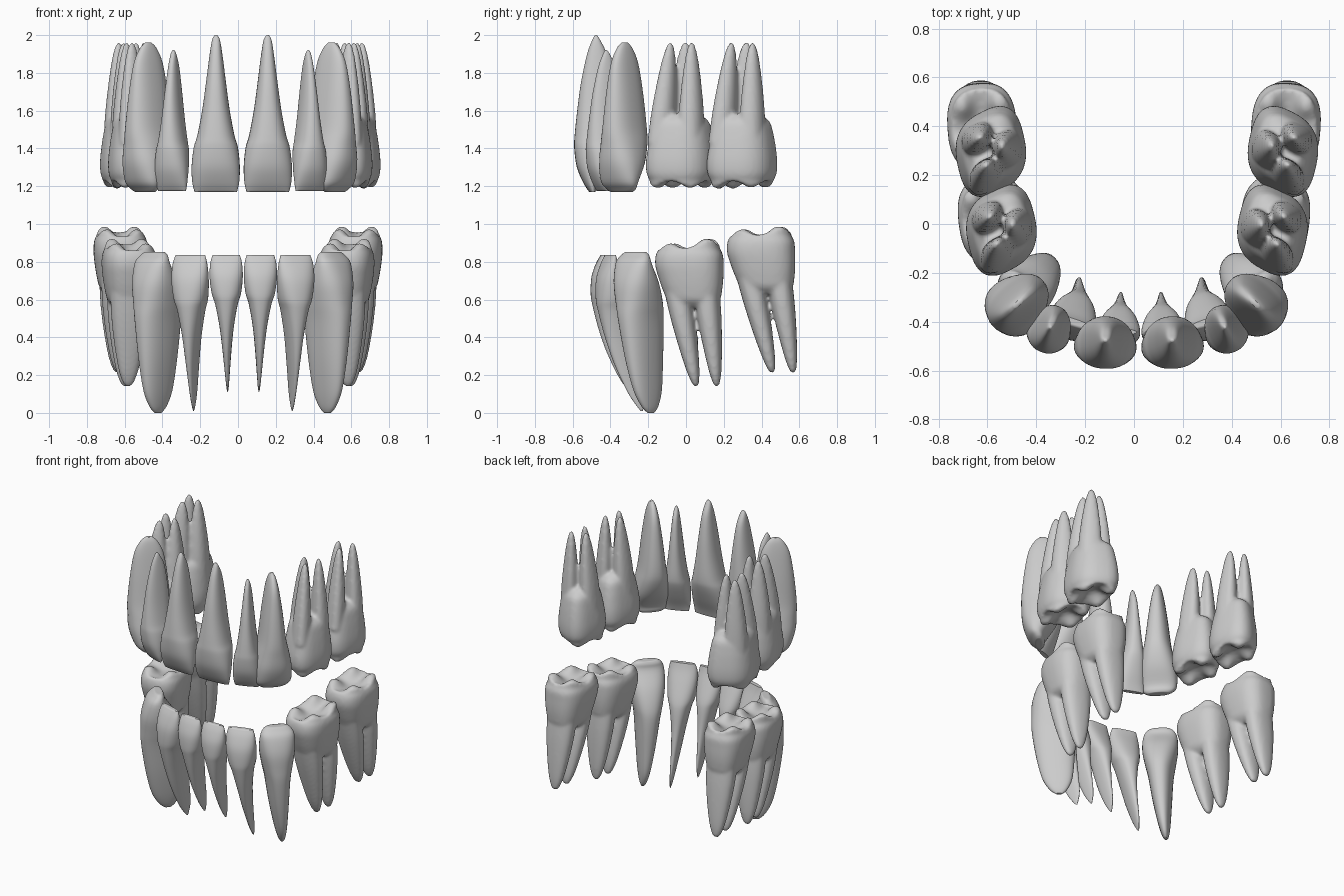
import bpy, bmesh
from math import sin, cos, pi, exp, radians, copysign

if "Cube" in bpy.data.objects:
    bpy.data.objects.remove(bpy.data.objects["Cube"])

N = 36  # points around each cross-section


def resample(rings, steps=4):
    """Catmull-Rom interpolation through (z, u_centre, u_half, v_centre, v_half) rings."""
    out = []
    n = len(rings)
    for i in range(n - 1):
        p = [rings[max(i - 1, 0)], rings[i], rings[i + 1], rings[min(i + 2, n - 1)]]
        for k in range(steps):
            t = k / steps
            out.append([0.5 * (2 * b + (c - a) * t + (2 * a - 5 * b + 4 * c - d) * t * t
                               + (3 * b - a - 3 * c + d) * t ** 3) for a, b, c, d in zip(*p)])
    return out + [list(rings[-1])]


def section(ring, power):
    z, u0, hu, v0, hv = ring
    angles = [2 * pi * i / N for i in range(N)]
    return [(u0 + hu * copysign(abs(cos(a)) ** power, cos(a)),
             v0 + hv * copysign(abs(sin(a)) ** power, sin(a)), z) for a in angles]


def skin(bm, rows):
    vs = [[bm.verts.new(p) for p in r] for r in rows]
    for a, b in zip(vs, vs[1:]):
        for i in range(N):
            j = (i + 1) % N
            bm.faces.new((a[i], a[j], b[j], b[i]))
    bm.faces.new(vs[0][::-1])
    bm.faces.new(vs[-1])


def loft(bm, rings, power=0.85):
    z, u, hu, v, hv = rings[0]
    inner = (z, u, hu * 0.6, v, hv * 0.6)
    skin(bm, [section(r, power) for r in [inner] + resample(rings)])


# Profiles from biting edge (0) to root tip (1): (t, width, front, back)
INCISOR = [(0, .88, .25, -.03), (.06, .97, .55, -.2), (.16, 1, .87, -.55), (.28, .92, 1, -.9),
           (.36, .77, .98, -1), (.52, .57, .85, -.95), (.7, .41, .66, -.83),
           (.88, .26, .36, -.6), (.97, .16, .1, -.28), (1, .05, -.03, -.13)]
CANINE = [(0, .6, .35, -.02), (.02, .8, .47, -.08), (.07, .97, .72, -.16), (.19, 1, .95, -.63),
          (.32, .86, 1, -.93), (.44, .7, 1, -1), (.67, .52, .87, -.87), (.86, .34, .68, -.68),
          (.96, .2, .4, -.4), (1, .08, .15, -.15)]


def single_root(bm, profile, edge, tip, width, depth, lean=0, taper=1, slant=0):
    rings = []
    for t, w, f, b in profile:
        rings.append((edge + (tip - edge) * t, slant * t * t, width * w ** taper,
                      depth * (f + b) / 2 + lean * t * t, depth * (f - b) / 2))
    loft(bm, rings)


def molar(bm, z, sgn, hu, hv, drift, tilt, shear, roots):
    """Crown walls, a biting surface with four cusps and a fossa, then the roots."""
    walls = []
    k = 1.05 if sgn < 0 else .93
    for d, w in ((.34, .5), (.3, .76), (.24, .87), (.17, .95), (.1, 1), (.04, .98), (0, .87)):
        walls.append((z - sgn * d * k, drift * max(0, d - .1) * 1.3, hu * w, 0, hv * w))
    rows = [section(r, 0.75) for r in resample(walls)]
    edge = rows.pop()
    ru, rv = walls[-1][2], walls[-1][4]
    for s in (1, .94, .86, .76, .64, .52, .4, .28, .16, .05):
        row = []
        for u, v, _ in edge:
            a, b = u / ru * s, v / rv * s
            bump = sum(exp(-((a - i * .55) ** 2 + (b - j * .58) ** 2) / .12)
                       for i in (-1, 1) for j in (-1, 1))
            h = .052 * bump - .033 * (1 - s * s) + tilt * a * ru
            row.append((a * ru, b * rv, z + sgn * h))
        rows.append(row)
    skin(bm, rows)
    for u, ru, v, rv in roots:
        loft(bm, [(z - sgn * (.2 + .535 * t), u * (1 - .3 * t) + drift * (.1 + .9 * t),
                   ru * w, v * (1 - .3 * t), rv * w)
                  for t, w in ((0, 1), (.3, .92), (.58, .74), (.83, .5), (.96, .28), (1, .12))])
    for p in bm.verts:  # rhomboid outline: outer side shifted forward
        p.co.x -= shear * p.co.y


def place(bm, name, pos, yaw, side, shift, fuse):
    """Local u = distal, v = outward; set onto the arch and mirror for the left side."""
    a = radians(yaw)
    for v in bm.verts:
        u, w, z = v.co
        x = pos[0] + u * cos(a) + w * sin(a)
        v.co = (side * x + shift, pos[1] + u * sin(a) - w * cos(a), z)
    bmesh.ops.recalc_face_normals(bm, faces=bm.faces)
    me = bpy.data.meshes.new(name)
    bm.to_mesh(me)
    bm.free()
    ob = bpy.data.objects.new(name, me)
    bpy.context.collection.objects.link(ob)
    if fuse:
        m = ob.modifiers.new("fuse", 'REMESH')
        m.mode, m.voxel_size, m.use_smooth_shade = 'VOXEL', 0.011, True
        s = ob.modifiers.new("soften", 'SMOOTH')
        s.factor, s.iterations = 0.5, 6
    else:
        bpy.ops.object.select_all(action='DESELECT')
        ob.select_set(True)
        bpy.context.view_layer.objects.active = ob
        bpy.ops.object.shade_smooth_by_angle(angle=radians(60))


# Roots: (u, u_half, v, v_half)
UPPER_ROOTS = [(-.09, .062, .045, .075), (.075, .062, .045, .072), (-.03, .08, -.07, .064)]
LOWER_ROOTS = [(-.078, .07, 0, .108), (.08, .068, 0, .108)]

for side, label in ((1, "right"), (-1, "left")):
    def tooth(name, pos, yaw, shift, build, *args):
        bm = bmesh.new()
        build(bm, *args)
        place(bm, f"{label}_{name}", pos, yaw, side, shift, build is molar)

    # Upper arch
    tooth("upper_central_incisor", (.137, -.485), 3, .02, single_root,
          INCISOR, 1.17, 2.0, .128, .107)
    tooth("upper_lateral_incisor", (.36, -.43), 22, .015, single_root,
          INCISOR, 1.175, 1.92, .09, .1)
    tooth("upper_canine", (.485, -.325), 48, .01, single_root,
          CANINE, 1.17, 1.96, .12, .138)
    tooth("upper_first_molar", (.555, -.025), 76, .012, molar,
          1.225, -1, .167, .146, .02, 0, .25, UPPER_ROOTS)
    tooth("upper_second_molar", (.598, .297), 77, .012, molar,
          1.225, -1, .167, .146, .02, -.03, .25, UPPER_ROOTS)
    # Lower arch
    tooth("lower_central_incisor", (.09, -.43), 3, .028, single_root,
          INCISOR, .835, .11, .088, .085, -.13, 1.5)
    tooth("lower_lateral_incisor", (.275, -.39), 18, .026, single_root,
          INCISOR, .835, .01, .1, .098, -.145, 1.5, .035)
    tooth("lower_canine", (.45, -.25), 46, .025, single_root,
          CANINE, .852, .0, .115, .142, -.045, 1, .045)
    tooth("lower_first_molar", (.577, .018), 83, 0, molar,
          .875, 1, .18, .142, .09, .13, 0, LOWER_ROOTS)
    tooth("lower_second_molar", (.622, .397), 86, 0, molar,
          .945, 1, .18, .142, .115, .08, 0, LOWER_ROOTS)
